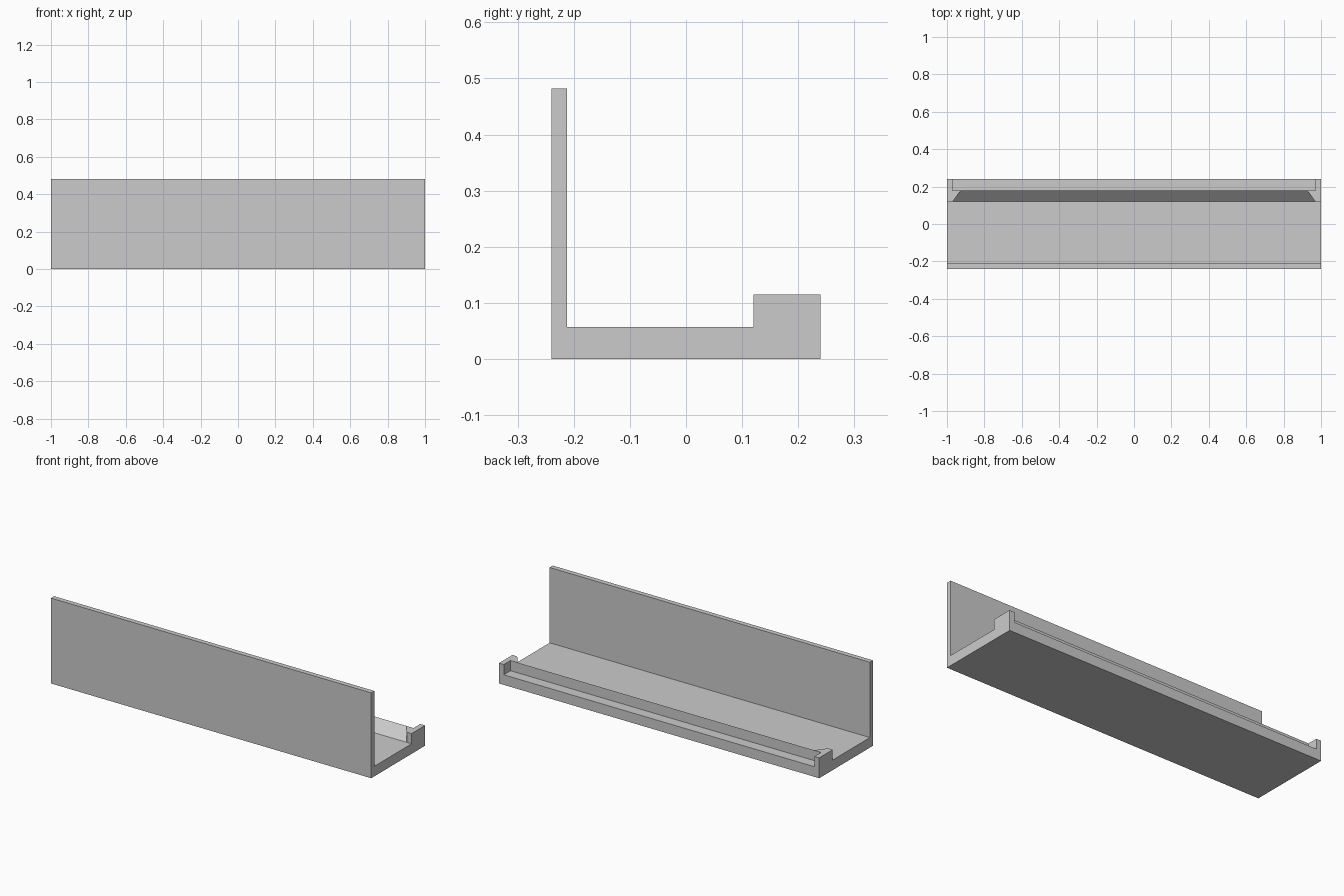
import bpy
import bmesh

cube = bpy.data.objects.get("Cube")
if cube:
    bpy.data.objects.remove(cube, do_unlink=True)

# Main dimensions
HALF, DEPTH = 1.0, 0.24
WALL_BACK, WALL_TOP = -0.212, 0.482
FLOOR, RIM = 0.057, 0.115
STEP, RIDGE = 0.12, 0.18        # start of the rear lip, crest of the ramp
NOTCH, CREST = 0.97, 0.925      # half widths of the rear recess and the crest

grey = bpy.data.materials.new("light_grey")
grey.use_nodes = True
grey.diffuse_color = (0.6, 0.6, 0.6, 1)
grey.node_tree.nodes["Principled BSDF"].inputs["Base Color"].default_value = grey.diffuse_color


def finish(name, bm):
    bmesh.ops.recalc_face_normals(bm, faces=bm.faces)
    mesh = bpy.data.meshes.new(name)
    bm.to_mesh(mesh)
    bm.free()
    mesh.materials.append(grey)
    obj = bpy.data.objects.new(name, mesh)
    bpy.context.collection.objects.link(obj)
    return obj


def prism(name, plan, z0, z1):
    """Extrude a plan outline from z0 up to z1."""
    bm = bmesh.new()
    face = bm.faces.new([bm.verts.new((x, y, z0)) for x, y in plan])
    top = bmesh.ops.extrude_face_region(bm, geom=[face], use_keep_orig=True)["geom"]
    verts = [v for v in top if isinstance(v, bmesh.types.BMVert)]
    bmesh.ops.translate(bm, verts=verts, vec=(0, 0, z1 - z0))
    return finish(name, bm)


def strip(y0, y1):
    return [(-HALF, y0), (HALF, y0), (HALF, y1), (-HALF, y1)]


# Flat base and upright front panel
prism("base_slab", strip(WALL_BACK, DEPTH), 0, FLOOR)
prism("front_panel", strip(-DEPTH, WALL_BACK), 0, WALL_TOP)

# End stops with a slanted inner corner, one on each side
for side, label in ((1, "left"), (-1, "right")):
    plan = [(HALF, STEP), (HALF, DEPTH), (NOTCH, DEPTH),
            (NOTCH, RIDGE), (CREST, RIDGE), (NOTCH, STEP)]
    prism(label + "_end_stop", [(side * x, y) for x, y in plan], FLOOR, RIM)

# Ramp rising from the floor to the crest between the end stops
bm = bmesh.new()
for side in (1, -1):
    for point in ((NOTCH, STEP, FLOOR), (CREST, RIDGE, FLOOR), (CREST, RIDGE, RIM)):
        bm.verts.new((side * point[0], point[1], point[2]))
bmesh.ops.convex_hull(bm, input=bm.verts)
bmesh.ops.dissolve_limit(bm, angle_limit=0.01, verts=bm.verts, edges=bm.edges)
finish("rear_ramp", bm)
